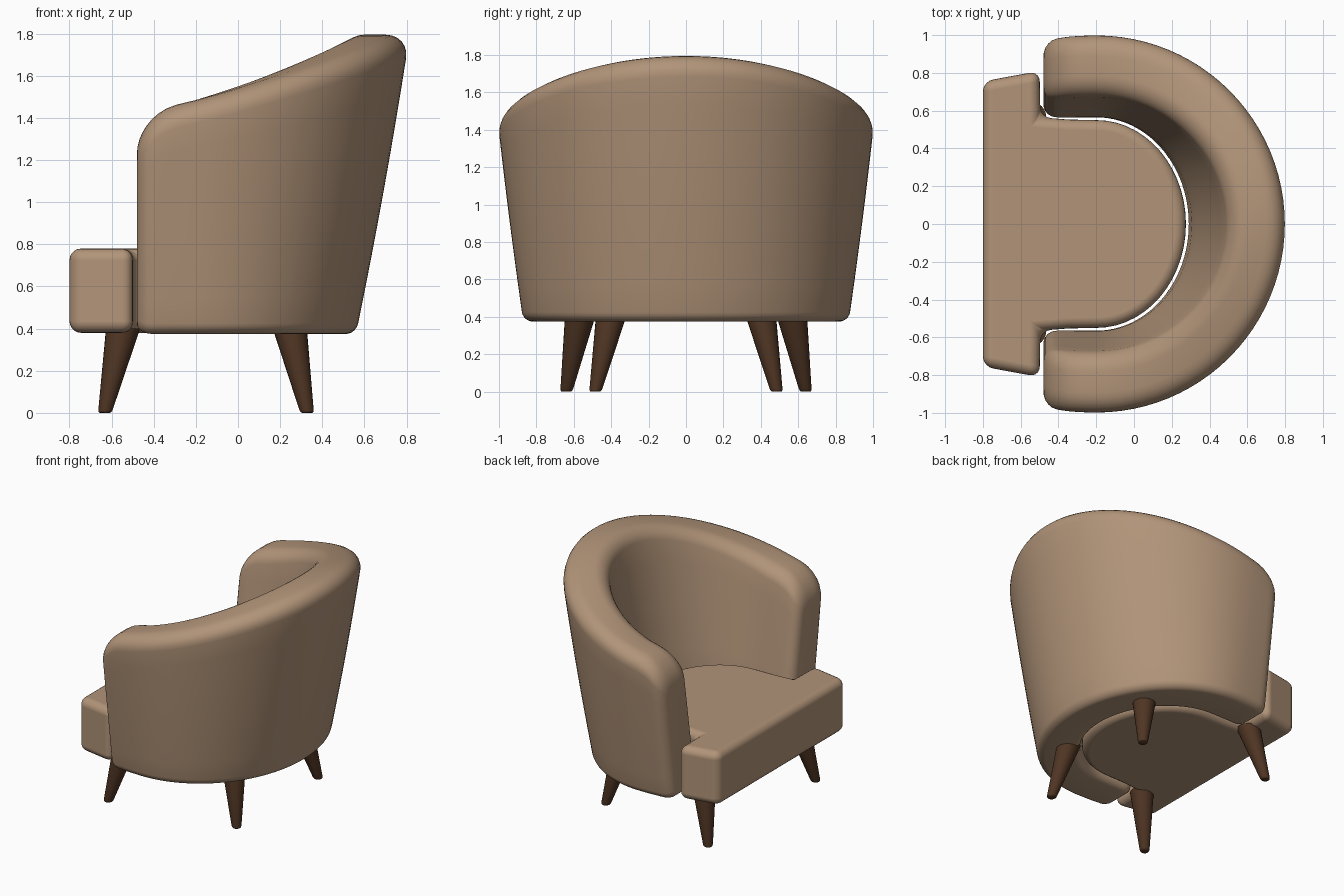
import bpy, bmesh, math
from math import sin, cos, pi, radians, sqrt

if "Cube" in bpy.data.objects:
    bpy.data.objects.remove(bpy.data.objects["Cube"])


def material(name, rgb):
    m = bpy.data.materials.new(name)
    m.diffuse_color = (*rgb, 1)
    m.use_nodes = True
    m.node_tree.nodes["Principled BSDF"].inputs["Base Color"].default_value = m.diffuse_color
    return m


FABRIC = material("tan fabric", (0.44, 0.295, 0.19))
WOOD = material("dark wood", (0.08, 0.036, 0.017))


def finish(name, bm, mat):
    bmesh.ops.recalc_face_normals(bm, faces=bm.faces)
    me = bpy.data.meshes.new(name)
    bm.to_mesh(me)
    bm.free()
    me.materials.append(mat)
    for p in me.polygons:
        p.use_smooth = True
    ob = bpy.data.objects.new(name, me)
    bpy.context.collection.objects.link(ob)
    return ob


def loft(name, rings, mat):
    """Skin a list of equal closed rings and cap both ends."""
    bm = bmesh.new()
    vs = [[bm.verts.new(p) for p in r] for r in rings]
    n = len(rings[0])
    for a, b in zip(vs, vs[1:]):
        for i in range(n):
            j = (i + 1) % n
            bm.faces.new((a[i], a[j], b[j], b[i]))
    bm.faces.new(vs[0])
    bm.faces.new(vs[-1])
    return finish(name, bm, mat)


def smooth_sharp(ob, deg):
    bpy.ops.object.select_all(action='DESELECT')
    ob.select_set(True)
    bpy.context.view_layer.objects.active = ob
    bpy.ops.object.shade_smooth_by_angle(angle=radians(deg))


# --- wraparound back and arms: rounded section swept along a U-shaped plan ---
CX, BOT, WIDTH = -0.20, 0.375, 0.30


def rounded(d, r):
    """Inset at distance d from an end rounded with radius r."""
    return 0 if d >= r else r - sqrt(r * r - (r - d) ** 2)


def section(d, top):
    """Rounded rectangle (p across from inner to outer, z), shrunk near the arm fronts."""
    e = rounded(d, 0.07)
    lo, hi = e, WIDTH - e
    b, t = BOT + e * 0.7, top - rounded(d, 0.19)
    k = (hi - lo) / WIDTH
    corners = [(lo, b, 1, 1, 0.05 * k, pi), (hi, b, -1, 1, 0.05 * k, 1.5 * pi),
               (hi, t, -1, -1, 0.11 * k, 0), (lo, t, 1, -1, 0.09 * k, 0.5 * pi)]
    pts = []
    for i, (p, z, sx, sz, r, a0) in enumerate(corners):
        for s in range(7):
            a = a0 + s / 6 * pi / 2
            pts.append((p + sx * r + r * cos(a), z + sz * r + r * sin(a)))
        if i in (1, 3):  # extra rows up the side walls
            q = corners[(i + 1) % 4]
            z0, z1 = pts[-1][1], q[1] + q[3] * q[4]
            pts += [(p, z0 + (z1 - z0) * s / 8) for s in range(1, 8)]
    return pts


def ring(theta, t, side):
    """One section; theta around the back, t = straight run along the arm."""
    c = cos(theta)
    top = 1.485 + 0.24 * c + 0.07 * c * c - 0.24 * t
    out = []
    for p, z in section(0.28 - t if t else 1, top):
        s = p / WIDTH
        f = (z - BOT) / (top - BOT)
        g = 1.15 * f - 0.15 * f * f
        gi = max(0, (z - 0.66) / (top - 0.66))
        a = (0.49 + 0.215 * gi) * (1 - s) + (0.76 + 0.255 * g) * s
        b = (0.565 + 0.12 * gi) * (1 - s) + (0.87 + 0.14 * g) * s
        y = b * sin(theta) if not t else side * (b - 0.25 * t * t * s)
        out.append((CX + a * c - t, y, z))
    return out


runs = [0.28, 0.277, 0.268, 0.255, 0.235, 0.21, 0.18, 0.14, 0.09, 0.04]
rings = [ring(pi / 2, t, 1) for t in runs]
rings += [ring(pi / 2 - pi * i / 48, 0, 1) for i in range(49)]
rings += [ring(-pi / 2, t, -1) for t in reversed(runs)]
smooth_sharp(loft("back_and_arms", rings, FABRIC), 50)

# --- T-shaped seat cushion ---
half = [(-0.80, 0.755), (-0.50, 0.81), (-0.495, 0.565), (-0.35, 0.553)]
half += [(CX + 0.475 * sin(pi / 2 * i / 14), 0.55 * cos(pi / 2 * i / 14)) for i in range(15)]
outline = half + [(x, -y) for x, y in reversed(half[:-1])]
bm = bmesh.new()
low = [bm.verts.new((x, y, 0.38)) for x, y in outline]
face = bm.faces.new(low)
up = bmesh.ops.extrude_face_region(bm, geom=[face], use_keep_orig=True)
for v in up["geom"]:
    if isinstance(v, bmesh.types.BMVert):
        v.co.z = 0.78
seat = finish("seat", bm, FABRIC)
bev = seat.modifiers.new("soft edges", 'BEVEL')
bev.width, bev.segments = 0.055, 5
bev.limit_method, bev.angle_limit = 'ANGLE', radians(30)
bev.harden_normals = True

# --- splayed tapered legs: (bottom x, y) to (top x, y) ---
for name, x0, y0, x1, y1 in (("front_leg", -0.632, 0.64, -0.55, 0.57),
                             ("back_leg", 0.328, 0.485, 0.25, 0.405)):
    for side, tag in ((1, "left"), (-1, "right")):
        rings = []
        for z, r in ((0, 0.024), (0.004, 0.030), (0.014, 0.034), (0.40, 0.081)):
            f = z / 0.38
            cx, cy = x0 + (x1 - x0) * f, side * (y0 + (y1 - y0) * f)
            rings.append([(cx + r * cos(k * pi / 12), cy + r * sin(k * pi / 12), z)
                          for k in range(24)])
        smooth_sharp(loft(f"{name}_{tag}", rings, WOOD), 40)
